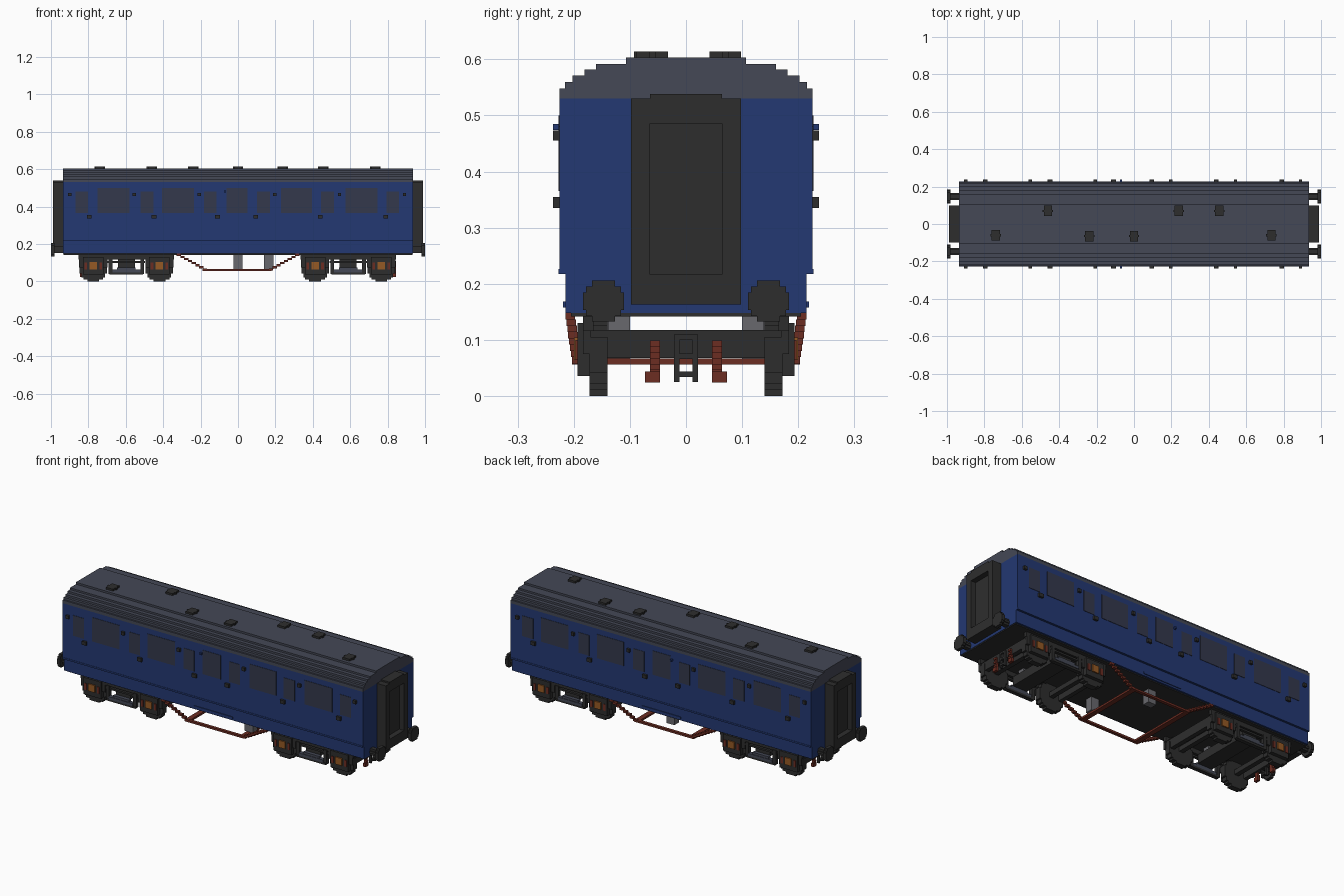
import bpy, bmesh, math

if "Cube" in bpy.data.objects:
    bpy.data.objects.remove(bpy.data.objects["Cube"], do_unlink=True)

V = 0.0105  # step size of the blocky style


def material(name, rgb):
    m = bpy.data.materials.new(name)
    m.use_nodes = True
    m.diffuse_color = (*rgb, 1)
    bsdf = m.node_tree.nodes["Principled BSDF"]
    bsdf.inputs["Base Color"].default_value = (*rgb, 1)
    bsdf.inputs["Roughness"].default_value = 0.9
    return m


BLUE = material("coach blue", (0.017, 0.040, 0.170))
BLACK = material("frame black", (0.027, 0.027, 0.027))
SLATE = material("roof slate", (0.058, 0.065, 0.092))
GLASS = material("window slate", (0.033, 0.040, 0.072))
RED = material("rust red", (0.150, 0.026, 0.016))
GREY = material("metal grey", (0.140, 0.140, 0.155))
ORANGE = material("bearing orange", (0.300, 0.100, 0.018))


def finish(name, bm, mat):
    bmesh.ops.recalc_face_normals(bm, faces=bm.faces)
    me = bpy.data.meshes.new(name)
    bm.to_mesh(me)
    bm.free()
    me.materials.append(mat)
    ob = bpy.data.objects.new(name, me)
    bpy.context.collection.objects.link(ob)
    return ob


def boxes(name, mat, items):
    """Several boxes, each (x0, x1, y0, y1, z0, z1), as one object."""
    bm = bmesh.new()
    for x0, x1, y0, y1, z0, z1 in items:
        for v in bmesh.ops.create_cube(bm, size=1)["verts"]:
            v.co = ((x0 + x1) / 2 + v.co.x * (x1 - x0),
                    (y0 + y1) / 2 + v.co.y * (y1 - y0),
                    (z0 + z1) / 2 + v.co.z * (z1 - z0))
    return finish(name, bm, mat)


def both_sides(items):
    """Repeat boxes on the other long side."""
    return items + [(a, b, -d, -c, e, f) for a, b, c, d, e, f in items]


def both_ends(items):
    """Repeat boxes at the other end."""
    return items + [(-b, -a, c, d, e, f) for a, b, c, d, e, f in items]


def extrude(name, mat, outline, axis, lo, hi):
    """Extrude a 2D outline along an axis: x -> (y, z), y -> (x, z), z -> (x, y)."""
    bm = bmesh.new()
    i = "xyz".index(axis)

    def point(p, h):
        c = list(p)
        c.insert(i, h)
        return bm.verts.new(c)
    face = bm.faces.new([point(p, lo) for p in outline])
    new = bmesh.ops.extrude_face_region(bm, geom=[face])["geom"]
    for v in new:
        if isinstance(v, bmesh.types.BMVert):
            v.co[i] = hi
    return finish(name, bm, mat)


def stepped_disc(name, mat, centre, r, axis, lo, hi):
    """A disc with a staircase rim."""
    n = max(3, round(2 * r / V))
    h = 2 * r / n
    right = []
    for k in range(n):
        z0 = -r + k * h
        w = round(math.sqrt(max(0, r * r - (z0 + h / 2) ** 2)) / h + 0.2) * h
        w = min(w, r)
        right += [(w, z0), (w, z0 + h)]
    pts = right + [(-a, b) for a, b in reversed(right)]
    clean = []
    for k, p in enumerate(pts):  # drop points along straight edges
        q, s = pts[k - 1], pts[(k + 1) % len(pts)]
        cross = (p[0] - q[0]) * (s[1] - p[1]) - (p[1] - q[1]) * (s[0] - p[0])
        if abs(cross) > 1e-9:
            clean.append((p[0] + centre[0], p[1] + centre[1]))
    return extrude(name, mat, clean, axis, lo, hi)


# Body shell with narrower lower band, and the floor below it
half = [(0.215, 0.148), (0.215, 0.217), (0.225, 0.217), (0.225, 0.53)]
extrude("body", BLUE, half + [(-y, z) for y, z in reversed(half)], "x", -0.935, 0.935)
boxes("floor", BLACK, [(-0.933, 0.933, -0.205, 0.205, 0.142, 0.15)])
boxes("side_trim", BLUE, both_sides([(-0.935, 0.935, 0.22, 0.227, 0.217, 0.226),
                                     (-0.12, 0.12, 0.21, 0.219, 0.158, 0.168)]))

# Stepped roof
half = [(0.225, 0.53)]
for y, z in [(0.225, 0.548), (0.216, 0.56), (0.202, 0.571),
             (0.181, 0.582), (0.16, 0.592), (0.107, 0.603)]:
    half += [(y, half[-1][1]), (y, z)]
half = half[1:]
extrude("roof", SLATE, half + [(-y, z) for y, z in reversed(half)], "x", -0.935, 0.935)

# Roof vents
for x, y in [(-0.74, -0.06), (-0.46, 0.07), (-0.24, -0.065), (0, -0.065),
             (0.24, 0.07), (0.455, 0.07), (0.735, -0.06)]:
    stepped_disc("roof_vent", BLACK, (x, y), 0.028, "z", 0.6, 0.614)

# Windows: narrow door lights and wide compartment lights
narrow = [-0.835, -0.487, -0.148, 0.136, 0.478, 0.828]
wide = [(-0.665, 0.085), (-0.32, 0.085), (-0.005, 0.056), (0.313, 0.083), (0.66, 0.086)]
boxes("windows", GLASS, both_sides(
    [(x - 0.034, x + 0.034, 0.22, 0.227, 0.365, 0.48) for x in narrow] +
    [(x - w, x + w, 0.22, 0.227, 0.365, 0.50) for x, w in wide]))

# Door handles and upper door fittings
handles = [-0.795, -0.45, -0.11, 0.095, 0.44, 0.79]
fittings = [-0.9, -0.555, -0.208, 0.197, 0.543, 0.89]
boxes("door_handles", BLACK, both_sides(
    [(x - 0.013, x + 0.013, 0.22, 0.237, 0.335, 0.355) for x in handles] +
    [(x - 0.009, x + 0.009, 0.22, 0.237, 0.455, 0.473) for x in fittings]))
boxes("side_catch", BLUE, both_sides([(-0.075, -0.065, 0.22, 0.237, 0.474, 0.485)]))

# End gangways: a frame around a recessed door
boxes("gangway_frame", BLACK, both_ends([
    (0.93, 0.99, -0.098, -0.065, 0.163, 0.53), (0.93, 0.99, 0.065, 0.098, 0.163, 0.53),
    (0.93, 0.99, -0.065, 0.065, 0.163, 0.217), (0.93, 0.99, -0.065, 0.065, 0.485, 0.53),
    (0.93, 0.99, -0.064, 0.064, 0.53, 0.538)]))
boxes("gangway_door", BLACK, both_ends([(0.93, 0.96, -0.065, 0.065, 0.217, 0.485)]))

# Buffers
for s in (-1, 1):
    for y in (-0.147, 0.147):
        stepped_disc("buffer_head", BLACK, (y, 0.169), 0.0365, "x", *sorted((s * 0.982, s * 1.0)))
        stepped_disc("buffer_shaft", BLACK, (y, 0.169), 0.018, "x", *sorted((s * 0.93, s * 0.985)))

# Bogies
for c, name in ((-0.597, "rear"), (0.589, "front")):
    axles = [c - 0.177, c + 0.177]
    for x in axles:
        for s in (-1, 1):
            stepped_disc(name + "_wheel", BLACK, (x, 0.0735), 0.0735, "y",
                         *sorted((s * 0.14, s * 0.172)))
    boxes(name + "_axles", BLACK, [(x - 0.013, x + 0.013, -0.14, 0.14, 0.07, 0.096) for x in axles])
    frame = [(c - 0.255, c + 0.255, 0.165, 0.184, 0.116, 0.146),
             (c - 0.1, c + 0.1, 0.168, 0.184, 0.098, 0.108),
             (c - 0.09, c + 0.09, 0.168, 0.19, 0.036, 0.047)]
    for x in axles:
        frame += [(x - 0.075, x + 0.075, 0.17, 0.184, 0.075, 0.12),
                  (x - 0.055, x + 0.055, 0.17, 0.193, 0.036, 0.13)]
    boxes(name + "_bogie_sides", BLACK, both_sides(frame))
    boxes(name + "_springs", SLATE, both_sides(
        [(c - 0.075, c + 0.075, 0.17, 0.193, 0.047, 0.062),
         (c - 0.05, c + 0.05, 0.17, 0.19, 0.062, 0.074)]))
    boxes(name + "_spring_hangers", BLACK, both_sides(
        [(c + d - 0.01, c + d + 0.01, 0.168, 0.188, 0.04, 0.12) for d in (-0.085, 0.085)]))
    # Axle boxes with rust coloured horns
    boxes(name + "_axle_box", ORANGE, both_sides(
        [(x - 0.02, x + 0.02, 0.18, 0.2, 0.064, 0.104) for x in axles]))
    boxes(name + "_axle_horns", RED, both_sides(
        [(x + d - 0.007, x + d + 0.007, 0.18, 0.197, 0.064, 0.1)
         for x in axles for d in (-0.04, 0.04)]))
    boxes(name + "_cross_beams", BLACK,
          [(c + d - 0.012, c + d + 0.012, -0.17, 0.17, 0.068, 0.118) for d in (-0.235, 0.235)] +
          [(c - 0.045, c + 0.045, -0.17, 0.17, 0.068, 0.118),
           (c - 0.03, c + 0.03, -0.03, 0.03, 0.11, 0.118)])
    # Grey pads carrying the body
    boxes(name + "_body_pads", GREY, both_sides([(c - 0.035, c + 0.035, 0.1, 0.138, 0.118, 0.143)]))

# Coupling hooks and ribbed hoses on the outer bogie ends
boxes("coupling", BLACK, both_ends([
    (0.83, 0.845, -0.021, -0.012, 0.025, 0.11), (0.83, 0.845, 0.012, 0.021, 0.025, 0.11),
    (0.83, 0.845, -0.012, 0.012, 0.1, 0.11), (0.83, 0.845, -0.012, 0.012, 0.034, 0.044),
    (0.83, 0.845, -0.012, 0.012, 0.066, 0.076)]))
ribs = [(0.83, 0.846 - 0.006 * (k % 2), 0.046, 0.064, 0.025 + k * V, 0.025 + (k + 1) * V)
        for k in range(7)]
boxes("hoses", RED, both_ends(both_sides(ribs + [(0.83, 0.846, 0.046, 0.073, 0.024, 0.044)])))

# Truss rods: stepped slopes down to a flat lower frame
rods = [(-0.19, 0.18, 0.186, 0.203, 0.056, 0.067)]
steps = 8
for k in range(steps):
    t = k / (steps - 1)
    x, z, y = 0.165 + 0.14 * t, 0.058 + 0.078 * t, 0.186 + 0.012 * t
    rods += both_ends([(x, x + 0.023, y, y + 0.017, z, z + 0.0115)])
boxes("truss_rods", RED, both_sides(rods))
boxes("truss_cross_bars", RED, [(x - 0.014, x + 0.014, -0.19, 0.19, 0.056, 0.067)
                                for x in (-0.176, 0.166)])

# Grey equipment posts under the floor
boxes("equipment_posts", GREY, [(-0.025, 0.025, 0.1, 0.14, 0.067, 0.145),
                                (0.14, 0.19, -0.14, -0.1, 0.067, 0.145)])
